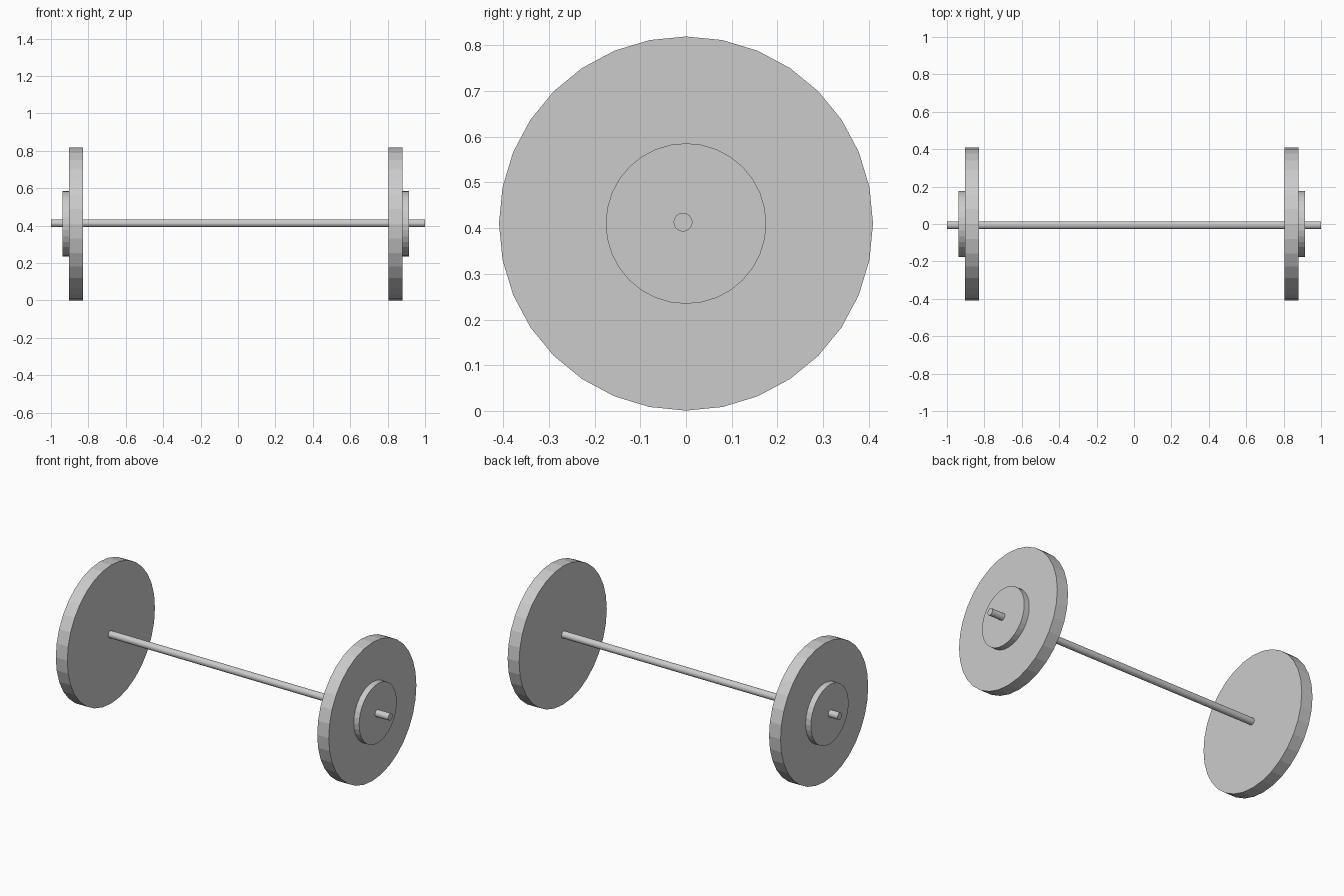
import bpy
from math import pi

if "Cube" in bpy.data.objects:
    bpy.data.objects.remove(bpy.data.objects["Cube"])

SIDES = 32
AXIS_Z = 0.41


def disc(name, radius, x0, x1, y=0.0, z=AXIS_Z):
    """Flat-shaded cylinder lying along x from x0 to x1."""
    bpy.ops.mesh.primitive_cylinder_add(
        vertices=SIDES, radius=radius, depth=abs(x1 - x0),
        location=((x0 + x1) / 2, y, z), rotation=(0, pi / 2, 0))
    bpy.context.object.name = name


# Long bar, running through both plates slightly off their centre
disc("bar", 0.0205, -1.0, 1.0, y=-0.0065, z=AXIS_Z + 0.003)

# Large weight plate and small outer plate at each end
for side, sign, inner in (("left", -1, 0.829), ("right", 1, 0.804)):
    outer = inner + 0.075
    disc(side + "_large_plate", 0.409, sign * inner, sign * outer)
    disc(side + "_small_plate", 0.1755, sign * outer, sign * (outer + 0.035))
